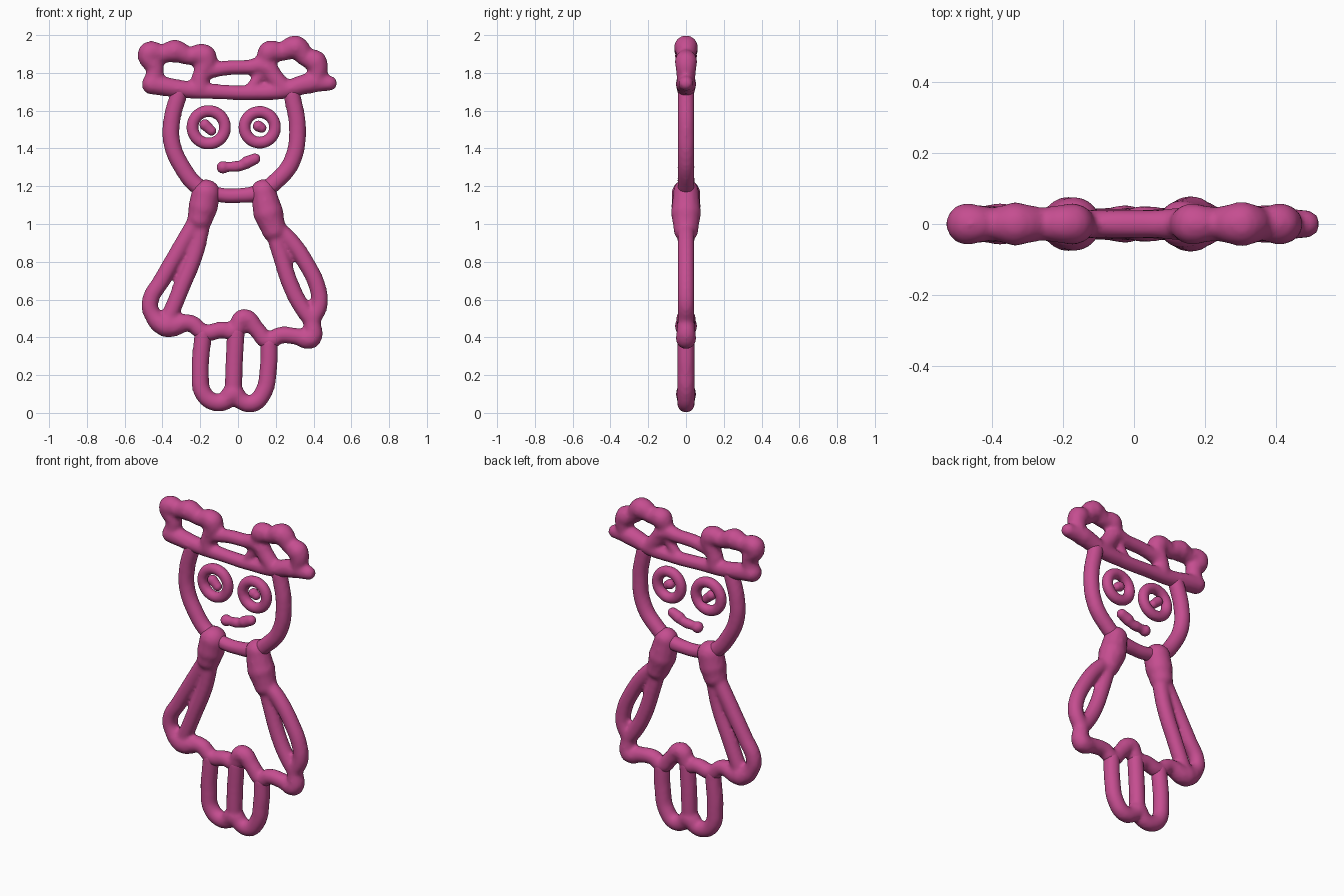
import bpy
import bmesh
from math import cos, sin, tau
from mathutils import Matrix, Vector

if "Cube" in bpy.data.objects:
    bpy.data.objects.remove(bpy.data.objects["Cube"])

pink = bpy.data.materials.new("pink")
pink.use_nodes = True
pink.diffuse_color = (0.56, 0.075, 0.28, 1)
pink.node_tree.nodes["Principled BSDF"].inputs["Base Color"].default_value = pink.diffuse_color


def strand_part(name, radius, strands, closed=False, voxel=0.012):
    """Round strands through (x, z[, radius]) points, fused into one soft part."""
    curve = bpy.data.curves.new(name + "_path", "CURVE")
    curve.dimensions = "3D"
    curve.bevel_depth = 1
    curve.bevel_resolution = 4
    curve.resolution_u = 8
    curve.use_fill_caps = True
    balls = []
    for points in strands:
        spline = curve.splines.new("BEZIER")
        spline.bezier_points.add(len(points) - 1)
        spline.use_cyclic_u = closed
        for knot, point in zip(spline.bezier_points, points):
            knot.co = (point[0], 0, point[1])
            knot.radius = point[2] if len(point) > 2 else radius
            knot.handle_left_type = knot.handle_right_type = "AUTO"
            balls.append((Vector(knot.co), knot.radius))
    helper = bpy.data.objects.new(name + "_path", curve)
    bpy.context.collection.objects.link(helper)
    bpy.context.view_layer.update()
    graph = bpy.context.evaluated_depsgraph_get()
    mesh = bpy.data.meshes.new_from_object(helper.evaluated_get(graph))
    bpy.data.objects.remove(helper)

    # Round every joint and strand end with a ball
    bm = bmesh.new()
    bm.from_mesh(mesh)
    for centre, size in balls:
        bmesh.ops.create_icosphere(bm, subdivisions=3, radius=size,
                                   matrix=Matrix.Translation(centre))
    bmesh.ops.recalc_face_normals(bm, faces=bm.faces)
    bm.to_mesh(mesh)
    bm.free()
    mesh.name = name
    mesh.materials.clear()
    mesh.materials.append(pink)
    part = bpy.data.objects.new(name, mesh)
    bpy.context.collection.objects.link(part)

    # Fuse and soften
    fuse = part.modifiers.new("fuse", "REMESH")
    fuse.mode = "VOXEL"
    fuse.voxel_size = voxel
    fuse.use_smooth_shade = True
    soften = part.modifiers.new("soften", "SMOOTH")
    soften.factor = 0.5
    soften.iterations = 4
    return part


# Hat: brim, crown bar and two knobbly bows
strand_part("hat", 0.048, [
    [(-.455, 1.74, .055), (-.3, 1.715), (-.1, 1.7, .04), (.1, 1.695, .04),
     (.25, 1.71), (.38, 1.745, .055), (.485, 1.745, .04)],
    [(-.2, 1.72), (-.19, 1.79), (-.1, 1.82, .04), (.05, 1.83, .04),
     (.15, 1.83, .05), (.19, 1.78), (.24, 1.72)],
    [(-.455, 1.74), (-.44, 1.82), (-.47, 1.905, .06), (-.4, 1.9),
     (-.335, 1.915, .062), (-.26, 1.89), (-.175, 1.89, .06), (-.19, 1.79)],
    [(.15, 1.83, .04), (.165, 1.91, .06), (.23, 1.91), (.305, 1.935, .064),
     (.36, 1.88), (.41, 1.86, .06), (.42, 1.76)],
    [(.07, 1.72, .03), (.11, 1.78, .03)],
])

# Head outline
strand_part("head", 0.046, [
    [(-.31, 1.7), (-.35, 1.55), (-.35, 1.43), (-.295, 1.3), (-.2, 1.19),
     (-.1, 1.155, .04), (0, 1.15, .04), (.12, 1.17), (.21, 1.235),
     (.285, 1.33), (.315, 1.5), (.285, 1.69)],
])


# Eye rings
def eye_ring(name, x, size):
    loop = [(x + size * cos(tau * i / 12), 1.512 + size * sin(tau * i / 12))
            for i in range(12)]
    strand_part(name, 0.032, [loop], closed=True, voxel=0.008)


eye_ring("right_eye_ring", -.155, .086)
eye_ring("left_eye_ring", .115, .081)

# Pupils and mouth
strand_part("right_pupil", .026, [[(-.175, 1.525, .03), (-.14, 1.493)]], voxel=.006)
strand_part("left_pupil", .026, [[(.108, 1.518, .03), (.125, 1.508)]], voxel=.006)
strand_part("mouth", .03, [
    [(-.08, 1.3, .034), (-.05, 1.302, .026), (-.01, 1.305), (.02, 1.31, .027),
     (.045, 1.325, .034), (.09, 1.345, .03)],
], voxel=.008)

# Shoulders, doubled sleeves and wavy hem
strand_part("dress", 0.045, [
    [(-.17, 1.16, .077), (-.185, 1.09, .078), (-.2, 1.03, .068)],
    [(.135, 1.17, .068), (.16, 1.06, .08), (.19, .97, .066)],
    [(-.22, 1.02), (-.31, .865), (-.405, .7), (-.465, .59), (-.455, .525),
     (-.38, .46, .06), (-.25, .475), (-.18, .425), (-.08, .44), (-.02, .43),
     (.03, .5, .052), (.1, .44), (.16, .38), (.22, .41), (.31, .405),
     (.385, .395, .055), (.395, .49), (.43, .57), (.425, .65),
     (.365, .785), (.27, .92), (.2, .98)],
    [(-.19, 1), (-.225, .85), (-.305, .65), (-.375, .48)],
    [(.19, .96), (.225, .84), (.29, .65), (.345, .55), (.39, .49)],
])

# Legs
strand_part("legs", 0.047, [
    [(-.185, .42), (-.2, .2), (-.187, .11), (-.135, .06), (-.07, .06),
     (-.025, .1, .055), (.01, .068), (.075, .049), (.135, .11),
     (.16, .23), (.165, .37)],
    [(-.01, .43), (-.02, .27), (-.025, .1)],
])
